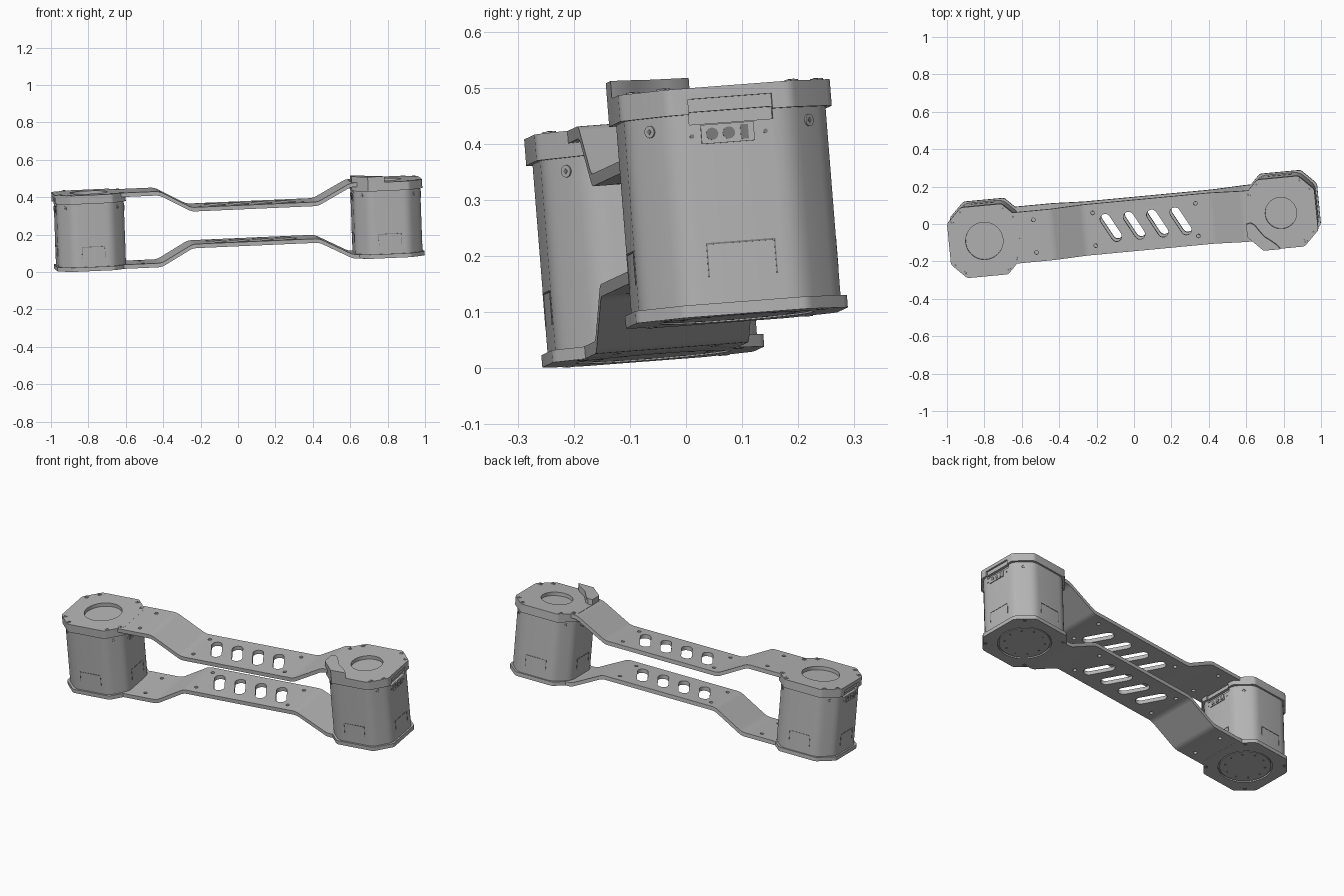
import bpy, bmesh, math
from mathutils import Matrix, Vector

cube = bpy.data.objects.get("Cube")
if cube:
    bpy.data.objects.remove(cube)

# Tilted frame of the whole arm link
ex = Vector((1, 0.094, 0.044)).normalized()
ez = Vector((-0.038, -0.08, 1))
ez = (ez - ex * ez.dot(ex)).normalized()
ey = ez.cross(ex)
FRAME = Matrix.Translation((0, 0, 0.258)) @ Matrix((ex, ey, ez)).transposed().to_4x4()

H = 0.204        # half height of a motor
CX = 0.797       # motor centre distance
CAP = 0.047      # cap thickness
FLANGE = 0.022   # bottom flange and plate thickness
made = []


def material(name, value):
    m = bpy.data.materials.new(name)
    m.use_nodes = True
    colour = (value, value, value, 1)
    m.diffuse_color = colour
    m.node_tree.nodes["Principled BSDF"].inputs["Base Color"].default_value = colour
    return m


GREY = material("housing grey", 0.46)
DARK = material("seam grey", 0.2)


def octagon(half, cut, radius=0.0, steps=4):
    """Square with cut corners, each vertex optionally rounded."""
    a, b = half, half - cut
    pts = [Vector(p) for p in ((a, -b), (a, b), (b, a), (-b, a),
                               (-a, b), (-a, -b), (-b, -a), (b, -a))]
    if not radius:
        return pts
    out = []
    for i, p in enumerate(pts):
        s = p + (pts[i - 1] - p).normalized() * radius
        e = p + (pts[(i + 1) % 8] - p).normalized() * radius
        for k in range(steps + 1):
            t = k / steps
            out.append(s * (1 - t) ** 2 + p * 2 * t * (1 - t) + e * t * t)
    return out


def add_prism(bm, pts, z0, z1, cx=0.0, cy=0.0):
    low = [bm.verts.new((p[0] + cx, p[1] + cy, z0)) for p in pts]
    face = bm.faces.new(low)
    top = bmesh.ops.extrude_face_region(bm, geom=[face])["geom"]
    for v in top:
        if isinstance(v, bmesh.types.BMVert):
            v.co.z = z1


def add_cyl(bm, pos, r, depth, axis=(0, 0, 1), sides=16):
    rot = Vector(axis).to_track_quat('Z', 'Y').to_matrix().to_4x4()
    bmesh.ops.create_cone(bm, cap_ends=True, segments=sides, radius1=r, radius2=r,
                          depth=depth, matrix=Matrix.Translation(pos) @ rot)


def add_box(bm, pos, size, turn=0.0):
    bmesh.ops.create_cube(bm, size=1, matrix=Matrix.Rotation(turn, 4, 'Z')
                          @ Matrix.Translation(pos) @ Matrix.Diagonal((*size, 1)))


def finish(bm, name, mat=GREY, cutter=None):
    """Turn a bmesh into an object, cutting holes with the cutter bmesh."""
    objs = []
    for b, n in ((bm, name), (cutter, name + "_cutter")):
        if b is None:
            continue
        bmesh.ops.recalc_face_normals(b, faces=b.faces)
        b.transform(FRAME)
        me = bpy.data.meshes.new(n)
        b.to_mesh(me)
        b.free()
        me.materials.append(mat)
        ob = bpy.data.objects.new(n, me)
        bpy.context.collection.objects.link(ob)
        objs.append(ob)
    ob = objs[0]
    if cutter is not None:
        mod = ob.modifiers.new("holes", 'BOOLEAN')
        mod.operation, mod.solver, mod.object = 'DIFFERENCE', 'EXACT', objs[1]
        deps = bpy.context.evaluated_depsgraph_get()
        cut = bpy.data.meshes.new_from_object(ob.evaluated_get(deps))
        ob.modifiers.clear()
        ob.data = cut
        bpy.data.objects.remove(objs[1])
    made.append(ob)
    return ob


def link_plate(name, side):
    """Bent plate between the motors, with slanted slots and bolt holes."""
    bm = bmesh.new()
    path = [(-0.645, H), (-0.43, H), (-0.26, 0.11), (0.42, 0.11), (0.6, H), (0.645, H)]
    rows = [[bm.verts.new((x, y, side * (z - 0.0005))) for y in (-0.137, 0.137)]
            for x, z in path]
    for a, b in zip(rows, rows[1:]):
        bm.faces.new((a[0], b[0], b[1], a[1]))
    bends = [e for e in bm.edges if len(e.link_faces) == 2]
    bmesh.ops.bevel(bm, geom=bends, offset=0.018, segments=4, affect='EDGES', profile=0.5)
    # Thicken inward so the outer face stays on the path
    geom = bmesh.ops.extrude_face_region(bm, geom=bm.faces[:])["geom"]
    for v in geom:
        if isinstance(v, bmesh.types.BMVert):
            v.co.z -= side * FLANGE
    cut = bmesh.new()
    turn = math.radians(-62)
    for i in range(4):
        slot = []
        for end in (1, -1):
            for k in range(9):
                a = -math.pi / 2 + math.pi * k / 8
                v = Vector((end * (0.055 + 0.028 * math.cos(a)), end * 0.028 * math.sin(a)))
                slot.append(Matrix.Rotation(turn, 2) @ v)
        add_prism(cut, slot, side * 0.11 - 0.06, side * 0.11 + 0.06, -0.12 + 0.125 * i)
    for x, z in ((-0.525, H), (-0.21, 0.11), (0.342, 0.11)):
        for y in (-0.088, 0.088):
            add_cyl(cut, (x, y, side * z), 0.01, 0.1)
    finish(bm, name, GREY, cut)


def motor(name, cx, ring):
    # Main body with softened corners
    bm = bmesh.new()
    add_prism(bm, octagon(0.181, 0.078, 0.03), -H + 0.01, H - 0.02, cx)
    cut = bmesh.new()
    for s in (-1, 1):
        add_box(cut, (cx + s * 0.181, 0, 0.15), (0.03, 0.15, 0.022))
    finish(bm, name + "_body", GREY, cut)

    # Top cap with fan opening and cable notches
    bm = bmesh.new()
    add_prism(bm, octagon(0.19, 0.08, 0.012), H - CAP, H, cx)
    cut = bmesh.new()
    add_cyl(cut, (cx, 0, H), ring, 0.07, sides=48)
    for s in (-1, 1):
        add_box(cut, (cx + s * 0.19, 0, H - CAP + 0.006), (0.06, 0.15, 0.042))
    finish(bm, name + "_cap", GREY, cut)

    # Fan grill slats
    bm = bmesh.new()
    for i in range(-4, 5):
        x = i * ring * 0.21
        add_box(bm, (cx + x, 0, H - 0.029),
                (ring * 0.1, 2 * math.sqrt(ring ** 2 - x ** 2), 0.014))
    finish(bm, name + "_grill")

    # Bottom flange with round output disc
    bm = bmesh.new()
    add_prism(bm, octagon(0.19, 0.08, 0.012), -H, -H + FLANGE, cx)
    cut = bmesh.new()
    add_cyl(cut, (cx, 0, -H), 0.138, 0.018, sides=48)
    finish(bm, name + "_flange", GREY, cut)
    bm = bmesh.new()
    add_cyl(bm, (cx, 0, -H + 0.008), 0.131, 0.012, sides=48)
    finish(bm, name + "_output_disc")

    # Screw heads and their sockets
    heads, sockets = bmesh.new(), bmesh.new()
    for i in range(10):
        a = math.tau * i / 10
        add_cyl(sockets, (cx + 0.103 * math.cos(a), 0.103 * math.sin(a), -H + 0.002), 0.006, 0.002)
    for sx in (-1, 1):
        for sy in (-1, 1):
            for px, py in ((0.165, 0.115), (0.115, 0.165)):
                p = (cx + sx * px, sy * py, H)
                add_cyl(heads, p, 0.012, 0.005)
                add_cyl(sockets, p, 0.006, 0.007, sides=6)
            add_cyl(sockets, (cx + sx * 0.14, sy * 0.14, -H), 0.01, 0.003)
            # Side screws on the cut corners
            p = (cx + sx * 0.142, sy * 0.142, 0.133)
            add_cyl(heads, p, 0.011, 0.006, (sx, sy, 0))
            add_cyl(sockets, p, 0.005, 0.008, (sx, sy, 0), 4)
    finish(heads, name + "_screws")
    finish(sockets, name + "_screw_sockets", DARK)

    # Thin panel seams on all four sides
    bm = bmesh.new()
    for q in range(4):
        part = bmesh.new()
        add_box(part, (0.181, 0, -0.075), (0.003, 0.125, 0.003))
        for s in (-1, 1):
            add_box(part, (0.181, s * 0.061, -0.105), (0.003, 0.002, 0.06))
        part.transform(Matrix.Translation((cx, 0, 0)) @ Matrix.Rotation(q * math.pi / 2, 4, 'Z'))
        temp = bpy.data.meshes.new("seam")
        part.to_mesh(temp)
        part.free()
        bm.from_mesh(temp)
        bpy.data.meshes.remove(temp)
    finish(bm, name + "_panel_seams", DARK)

    # Connector blocks under the notches
    blocks, pins = bmesh.new(), bmesh.new()
    for s in (-1, 1):
        x = cx + s * 0.181
        add_box(blocks, (x, -0.008, 0.12), (0.008, 0.095, 0.034))
        for y in (-0.036, -0.006):
            add_cyl(pins, (x + s * 0.003, y, 0.12), 0.011, 0.005, (1, 0, 0))
        add_box(pins, (x + s * 0.003, 0.022, 0.12), (0.005, 0.014, 0.026))
        for y in (-0.072, 0.06):
            add_cyl(pins, (x, y, 0.118), 0.004, 0.004, (1, 0, 0))
    finish(blocks, name + "_connector")
    finish(pins, name + "_connector_pins", DARK)


link_plate("upper_plate", 1)
link_plate("lower_plate", -1)
motor("right_motor", -CX, 0.1)
motor("left_motor", CX, 0.084)

# Raised curved lip on the inner front corner of the left motor
lip = bmesh.new()
add_prism(lip, [(-0.19, -0.04), (-0.19, -0.11), (-0.11, -0.19), (-0.02, -0.19),
                (-0.035, -0.168), (-0.065, -0.142), (-0.1, -0.115), (-0.125, -0.08),
                (-0.145, -0.05), (-0.165, -0.036)], H - CAP, H + 0.031, CX)
finish(lip, "cable_lip")

# Smooth shading with sharp edges kept
bpy.ops.object.select_all(action='DESELECT')
for ob in made:
    ob.select_set(True)
bpy.context.view_layer.objects.active = made[0]
bpy.ops.object.shade_smooth_by_angle(angle=math.radians(30))
